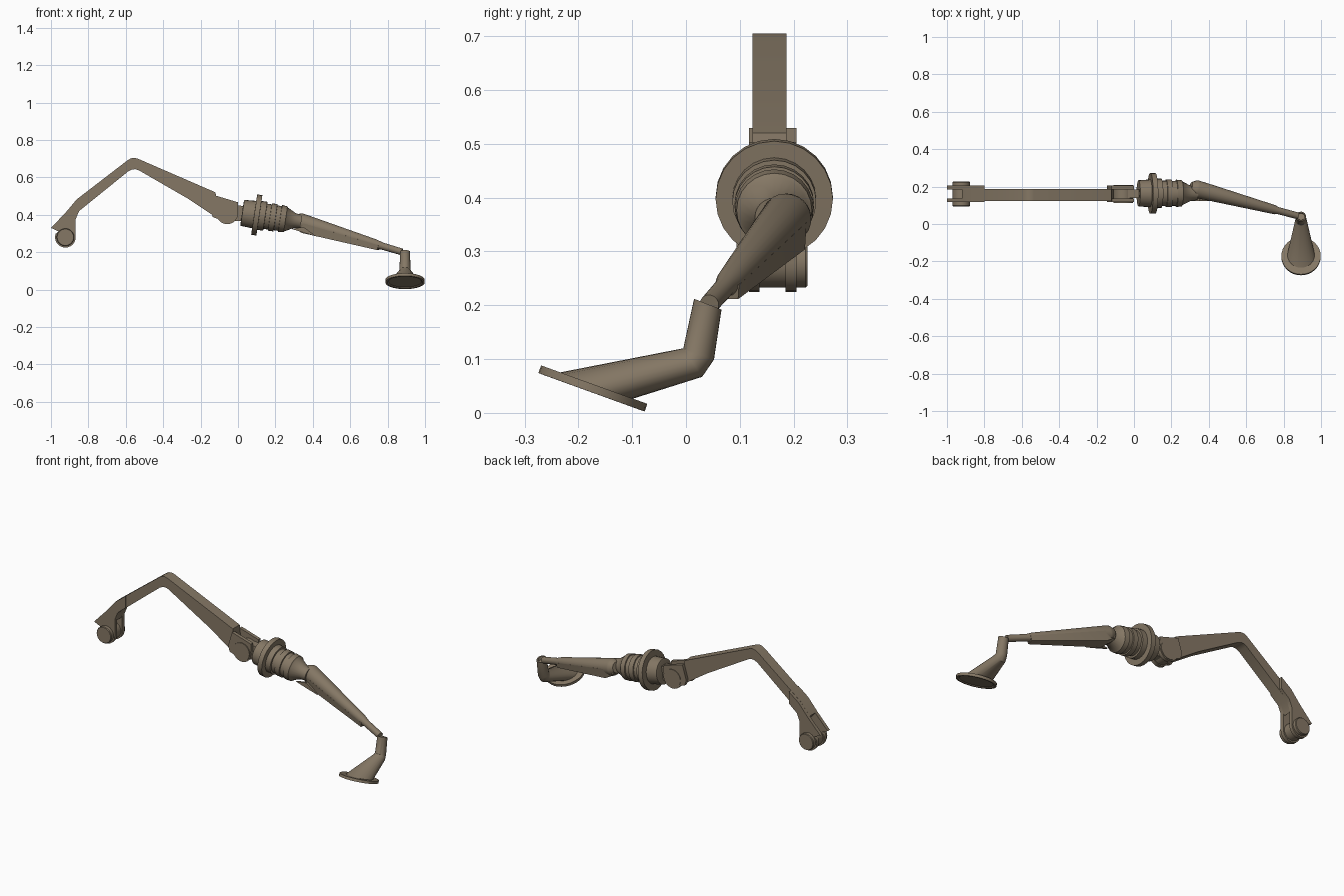
import bpy, bmesh, math
from mathutils import Vector

if "Cube" in bpy.data.objects:
    bpy.data.objects.remove(bpy.data.objects["Cube"])

mat = bpy.data.materials.new("dull bronze")
mat.diffuse_color = (0.235, 0.187, 0.13, 1)
mat.use_nodes = True
mat.node_tree.nodes["Principled BSDF"].inputs["Base Color"].default_value = mat.diffuse_color


def make(name, verts, faces, smooth=True):
    me = bpy.data.meshes.new(name)
    me.from_pydata([tuple(v) for v in verts], [], faces)
    bm = bmesh.new()
    bm.from_mesh(me)
    bmesh.ops.recalc_face_normals(bm, faces=bm.faces)
    bm.to_mesh(me)
    bm.free()
    me.materials.append(mat)
    ob = bpy.data.objects.new(name, me)
    bpy.context.collection.objects.link(ob)
    if smooth:
        bpy.ops.object.select_all(action='DESELECT')
        ob.select_set(True)
        bpy.context.view_layer.objects.active = ob
        bpy.ops.object.shade_smooth_by_angle(angle=math.radians(35))
    return ob


def plate(name, pts, y0, y1):
    """Side profile (x, z) extruded along y."""
    n = len(pts)
    verts = [(x, y, z) for y in (y0, y1) for x, z in pts]
    faces = [list(range(n)), list(range(n, 2 * n))]
    faces += [[i, (i + 1) % n, n + (i + 1) % n, n + i] for i in range(n)]
    return make(name, verts, faces)


def loft(name, rings):
    """Skin a list of equal-length rings and cap both ends."""
    n = len(rings[0])
    verts = [v for r in rings for v in r]
    faces = [list(range(n)), list(range(len(verts) - n, len(verts)))]
    for k in range(len(rings) - 1):
        a, b = k * n, k * n + n
        faces += [[a + i, a + (i + 1) % n, b + (i + 1) % n, b + i] for i in range(n)]
    return make(name, verts, faces)


def circle(c, axis, r, n=24):
    a = Vector(axis).normalized()
    u = a.cross(Vector((0, 0, 1))).normalized()
    w = a.cross(u)
    return [Vector(c) + r * (math.cos(2 * math.pi * i / n) * u + math.sin(2 * math.pi * i / n) * w)
            for i in range(n)]


def lathe(name, start, axis, prof, n=24):
    """prof = (distance along axis, radius)"""
    a = Vector(axis).normalized()
    return loft(name, [circle(Vector(start) + a * d, a, r, n) for d, r in prof])


def arc(cx, cz, r, a0, a1, n=10):
    return [(cx + r * math.cos(math.radians(a0 + (a1 - a0) * i / n)),
             cz + r * math.sin(math.radians(a0 + (a1 - a0) * i / n))) for i in range(n + 1)]


# bent upper arm
plate("upper_arm", [(-0.92, 0.414), (-0.862, 0.483), (-0.59, 0.692), (-0.573, 0.702), (-0.555, 0.705),
                    (-0.535, 0.70), (-0.12, 0.52), (-0.11, 0.43), (-0.13, 0.395), (-0.27, 0.488),
                    (-0.53, 0.638), (-0.548, 0.644), (-0.566, 0.643), (-0.585, 0.634), (-0.85, 0.42),
                    (-0.875, 0.36)], 0.124, 0.187)

# fork cheeks at the outer end and at the elbow, either side of the arm
outer = [(-1.0, 0.33), (-0.92, 0.414), (-0.862, 0.482), (-0.80, 0.529), (-0.80, 0.462), (-0.85, 0.42),
         (-0.868, 0.376)] + arc(-0.923, 0.28, 0.055, 0, -200, 16) + [(-0.96, 0.312)]
elbow = [(-0.12, 0.503), (0.0, 0.467), (0.0, 0.425)] + arc(-0.058, 0.408, 0.058, 15, -150, 14) + \
        [(-0.135, 0.388), (-0.145, 0.42)]
for side, y0, y1 in (("front", 0.117, 0.137), ("back", 0.185, 0.205)):
    plate(side + "_outer_cheek", outer, y0, y1)
    plate(side + "_elbow_cheek", elbow, y0, y1)

# hinge pins
lathe("outer_pin", (-0.923, 0.094, 0.28), (0, 1, 0), [(0, 0.044), (0.004, 0.047), (0.128, 0.047), (0.132, 0.044)])
lathe("elbow_pin", (-0.058, 0.112, 0.408), (0, 1, 0), [(0, 0.052), (0.096, 0.052)])

# tongue joining the elbow to the rotary joint
plate("elbow_tongue", [(-0.06, 0.455), (0.06, 0.445), (0.06, 0.37), (-0.06, 0.365)], 0.138, 0.184)

# turned rotary joint with flange and ribs
lathe("rotary_joint", (0.022, 0.164, 0.411), (1, 0, -0.15),
      [(0, 0.06), (0.002, 0.07), (0.065, 0.074), (0.0655, 0.109), (0.093, 0.109), (0.0935, 0.078),
       (0.125, 0.078), (0.126, 0.068), (0.15, 0.068), (0.151, 0.074), (0.18, 0.074), (0.181, 0.067),
       (0.205, 0.067), (0.206, 0.073), (0.235, 0.07), (0.24, 0.063), (0.285, 0.04), (0.32, 0.036)])

# tapered lower arm: rod with a collar end
a, b = Vector((0.335, 0.187, 0.362)), Vector((0.893, 0.039, 0.197))
axis = b - a
L = axis.length
lathe("lower_arm_rod", a, axis, [(-0.035, 0.03), (-0.012, 0.044), (0.0, 0.047), (L * 0.72, 0.025),
                                 (L * 0.78, 0.019), (L * 0.97, 0.018)])

# flat trough under the rod
u = axis.normalized()
s = u.cross(Vector((0, 0, 1))).normalized()
d = u.cross(s)
rings = []
for t, hw, dep in ((-0.03, 0.03, 0.03), (0.03, 0.046, 0.052), (L * 0.755, 0.024, 0.027)):
    c = a + u * t
    rings.append([c - s * hw, c + s * hw, c + s * hw * 0.85 + d * dep, c - s * hw * 0.85 + d * dep])
loft("lower_arm_trough", rings)

# small spur at the root of the trough
plate("trough_spur", [(0.285, 0.325), (0.35, 0.335), (0.42, 0.285), (0.36, 0.302)], 0.122, 0.135)


def yz_ring(p, q, hw, n=24):
    """Ellipse across the y-z points p and q with half width hw in x."""
    p, q = Vector((0.893, *p)), Vector((0.893, *q))
    c, h = (p + q) / 2, (q - p) / 2
    return [c + h * math.cos(2 * math.pi * i / n) + Vector((hw * math.sin(2 * math.pi * i / n), 0, 0))
            for i in range(n)]


# bent neck with open top, flaring to the foot
loft("neck", [yz_ring((0.022, 0.190), (0.056, 0.176), 0.02), yz_ring((0.021, 0.209), (0.060, 0.194), 0.021),
              yz_ring((0.015, 0.212), (0.066, 0.192), 0.027), yz_ring((-0.005, 0.12), (0.052, 0.099), 0.029),
              yz_ring((-0.005, 0.12), (0.03, 0.067), 0.033), yz_ring((-0.235, 0.075), (-0.10, 0.026), 0.073)])

# round foot plate with shallow dished underside
lathe("foot_plate", (0.893, -0.1705, 0.0525), (0, -0.34, -0.94),
      [(0, 0.105), (0.015, 0.105), (0.0152, 0.094), (0.010, 0.088)], 32)
